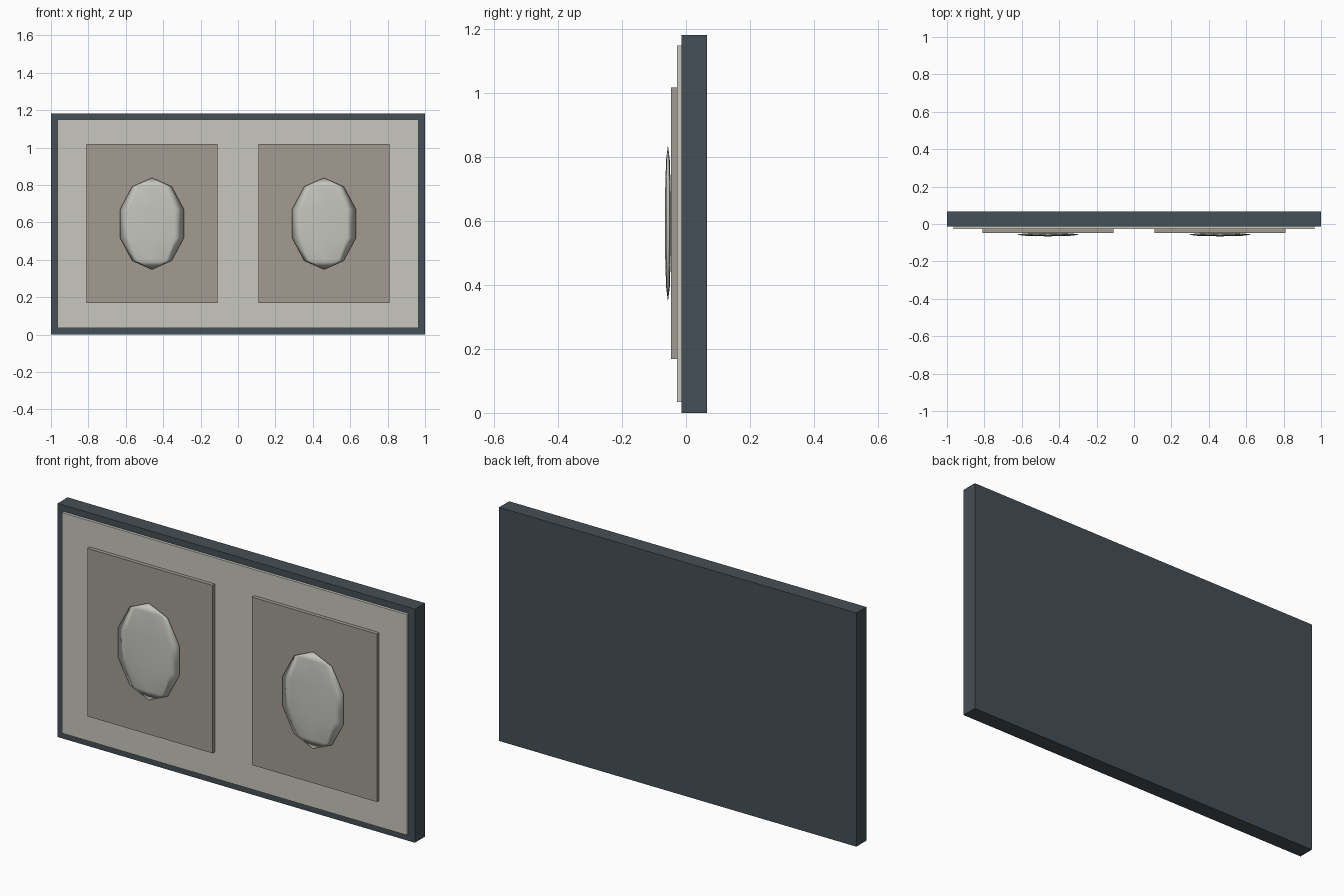
import bpy

if "Cube" in bpy.data.objects:
    bpy.data.objects.remove(bpy.data.objects["Cube"])


def material(name, rgb):
    m = bpy.data.materials.new(name)
    m.diffuse_color = (*rgb, 1)
    m.use_nodes = True
    m.node_tree.nodes["Principled BSDF"].inputs["Base Color"].default_value = m.diffuse_color
    return m


slate = material("slate", (0.06, 0.08, 0.095))
cream = material("cream", (0.58, 0.57, 0.51))
taupe = material("taupe", (0.36, 0.33, 0.29))
pale = material("pale", (0.56, 0.56, 0.52))


def box(name, x, y, z, mat):
    """Box spanning the given (min, max) ranges."""
    bpy.ops.mesh.primitive_cube_add(
        size=1, location=[(r[0] + r[1]) / 2 for r in (x, y, z)])
    ob = bpy.context.object
    ob.name = name
    for v in ob.data.vertices:
        for i, r in enumerate((x, y, z)):
            v.co[i] *= r[1] - r[0]
    ob.data.materials.append(mat)
    return ob


# Backing frame and the raised panel in front of it
box("frame", (-1, 1), (-0.014, 0.066), (0, 1.182), slate)
box("panel", (-0.965, 0.965), (-0.028, -0.014), (0.034, 1.15), cream)

for side, label in ((-1, "left"), (1, "right")):
    cx = 0.46 * side
    # Rectangular plate
    box(label + "_plate", (cx - 0.35, cx + 0.35), (-0.047, -0.028),
        (0.168, 1.018), taupe)
    # Flattened low-poly oval
    bpy.ops.mesh.primitive_uv_sphere_add(
        segments=8, ring_count=5, radius=1, location=(cx, -0.0565, 0.593))
    oval = bpy.context.object
    oval.name = label + "_oval"
    for v in oval.data.vertices:
        v.co.x *= 0.18
        v.co.y *= 0.01
        v.co.z *= 0.245
    oval.data.materials.append(pale)
    bpy.ops.object.shade_smooth()
